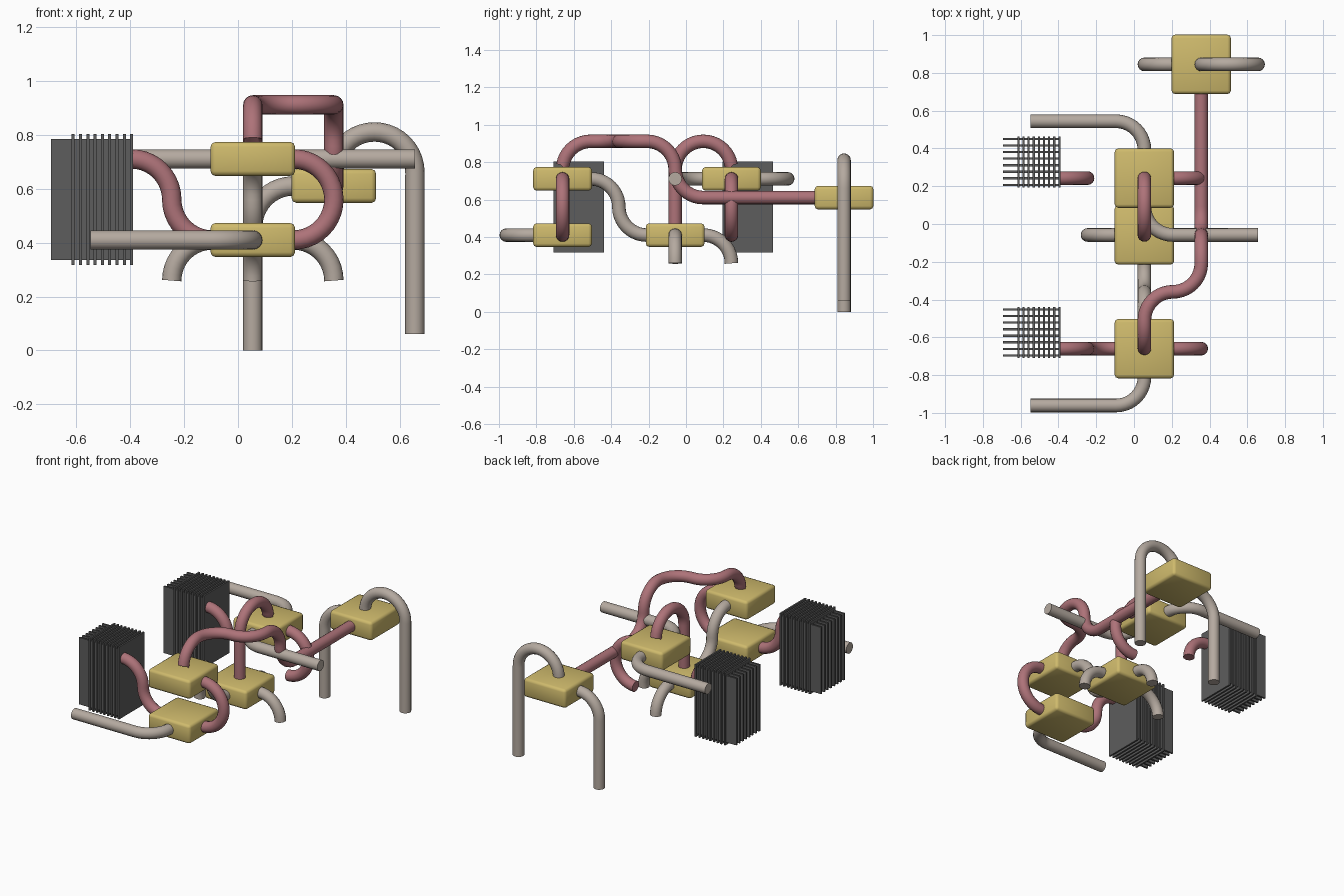
import bpy, bmesh, math
from mathutils import Vector

if "Cube" in bpy.data.objects:
    bpy.data.objects.remove(bpy.data.objects["Cube"])

U = 0.301                                  # lattice cell size
ORIGIN = Vector((0.055, -0.66, 0.41))      # lattice cell (0, 0, 0)


def P(c):
    return ORIGIN + Vector(c) * U


def mat(name, rgb):
    m = bpy.data.materials.new(name)
    m.diffuse_color = (*rgb, 1)
    m.use_nodes = True
    m.node_tree.nodes["Principled BSDF"].inputs["Base Color"].default_value = m.diffuse_color
    return m


GOLD = mat("pale gold", (0.62, 0.49, 0.15))
RED = mat("dusty red", (0.42, 0.17, 0.19))
BEIGE = mat("warm grey", (0.46, 0.40, 0.35))
DARK = mat("dark grey", (0.11, 0.11, 0.11))


def finish(ob, angle):
    bpy.ops.object.select_all(action='DESELECT')
    ob.select_set(True)
    bpy.context.view_layer.objects.active = ob
    if ob.type == 'CURVE':
        bpy.ops.object.convert(target='MESH')
    bpy.ops.object.shade_smooth_by_angle(angle=math.radians(angle))


def pipe(name, material, corners, steps=10):
    """Round tube along lattice corners, every corner filleted by half a cell."""
    pts = [P(c) for c in corners]
    path = [pts[0]]
    r = U / 2
    for a, b, c in zip(pts, pts[1:], pts[2:]):
        u, v = (a - b).normalized(), (c - b).normalized()
        centre = b + (u + v) * r
        for i in range(steps + 1):
            t = i / steps * math.pi / 2
            path.append(centre - v * r * math.cos(t) - u * r * math.sin(t))
    path.append(pts[-1])
    clean = [path[0]]
    for p in path[1:]:
        if (p - clean[-1]).length > 1e-4:
            clean.append(p)
    cu = bpy.data.curves.new(name, 'CURVE')
    cu.dimensions = '3D'
    cu.bevel_depth = 0.036
    cu.bevel_resolution = 6
    cu.use_fill_caps = True
    sp = cu.splines.new('POLY')
    sp.points.add(len(clean) - 1)
    for q, p in zip(sp.points, clean):
        q.co = (*p, 1)
    cu.materials.append(material)
    ob = bpy.data.objects.new(name, cu)
    bpy.context.collection.objects.link(ob)
    finish(ob, 40)


def add_box(bm, centre, size):
    vs = bmesh.ops.create_cube(bm, size=1)['verts']
    for v in vs:
        v.co = Vector(centre) + Vector(a * b for a, b in zip(v.co, size))


def mesh_object(name, bm, material):
    me = bpy.data.meshes.new(name)
    bm.to_mesh(me)
    bm.free()
    me.materials.append(material)
    ob = bpy.data.objects.new(name, me)
    bpy.context.collection.objects.link(ob)
    return ob


# Junction boxes
BOXES = {"front_upper_box": (0, 0, 1), "front_lower_box": (0, 0, 0),
         "centre_box": (0, 2, 0), "rear_upper_box": (0, 3, 1),
         "back_box": (1, 5, 2 / 3)}
for name, cell in BOXES.items():
    bm = bmesh.new()
    add_box(bm, P(cell), (0.314, 0.314, 0.126))
    bmesh.ops.bevel(bm, geom=bm.edges[:], offset=0.018, segments=2,
                    profile=0.5, affect='EDGES')
    finish(mesh_object(name, bm, GOLD), 50)

# Red pipes
T = 5 / 3                                  # height of the overhead runs
pipe("overhead_pipe", RED, [(0, 0, 1.17), (0, 0, T), (0, 1, T), (1, 1, T),
                            (1, 2, T), (1, 2, 2 / 3), (1, 4.5, 2 / 3)])
pipe("arch_pipe", RED, [(0, 3, 1.17), (0, 3, T), (0, 2, T), (0, 2, 0.17)])
for j, name in ((0, "front_return_bend"), (3, "rear_return_bend")):
    pipe(name, RED, [(0.5, j, 1), (1, j, 1), (1, j, 0), (0.5, j, 0)])
pipe("front_radiator_pipe", RED, [(-1.5, 0, 1), (-1, 0, 1), (-1, 0, 0), (-0.5, 0, 0)])
pipe("rear_radiator_stub", RED, [(-1.5, 3, 1), (-1, 3, 1), (-1, 3, 0.5)])

# Warm grey pipes
pipe("front_long_pipe", BEIGE, [(0, -0.5, 0), (0, -1, 0), (-2, -1, 0)])
pipe("rear_long_pipe", BEIGE, [(0, 3.5, 1), (0, 4, 1), (-2, 4, 1)])
pipe("side_long_pipe", BEIGE, [(0, 2.5, 1), (0, 2, 1), (2, 2, 1)])
pipe("step_pipe", BEIGE, [(0, 0.5, 1), (0, 1, 1), (0, 1, 0), (0, 1.5, 0)])
for name, dx, dy in (("left", -1, 0), ("right", 1, 0), ("rear", 0, 1)):
    pipe("centre_elbow_" + name, BEIGE, [(dx / 2, 2 + dy / 2, 0), (dx, 2 + dy, 0),
                                         (dx, 2 + dy, -0.5)])
ground = -ORIGIN.z / U
pipe("back_leg_left", BEIGE, [(0.5, 5, 2 / 3), (0, 5, 2 / 3), (0, 5, ground)])
pipe("back_leg_right", BEIGE, [(1, 5, 0.83), (1, 5, 4 / 3), (2, 5, 4 / 3),
                               (2, 5, ground + 0.2)])

# Radiators: two crossing stacks of thin plates
for name, j in (("front_radiator", 0), ("rear_radiator", 3)):
    yc = P((0, j, 0)).y + 0.086
    bm = bmesh.new()
    for i in range(8):
        add_box(bm, (-0.543, yc - 0.122 + i * 0.0348, 0.56), (0.303, 0.012, 0.45))
    for i in range(9):
        add_box(bm, (-0.612 + i * 0.0271, yc, 0.56), (0.011, 0.27, 0.487))
    mesh_object(name, bm, DARK)
